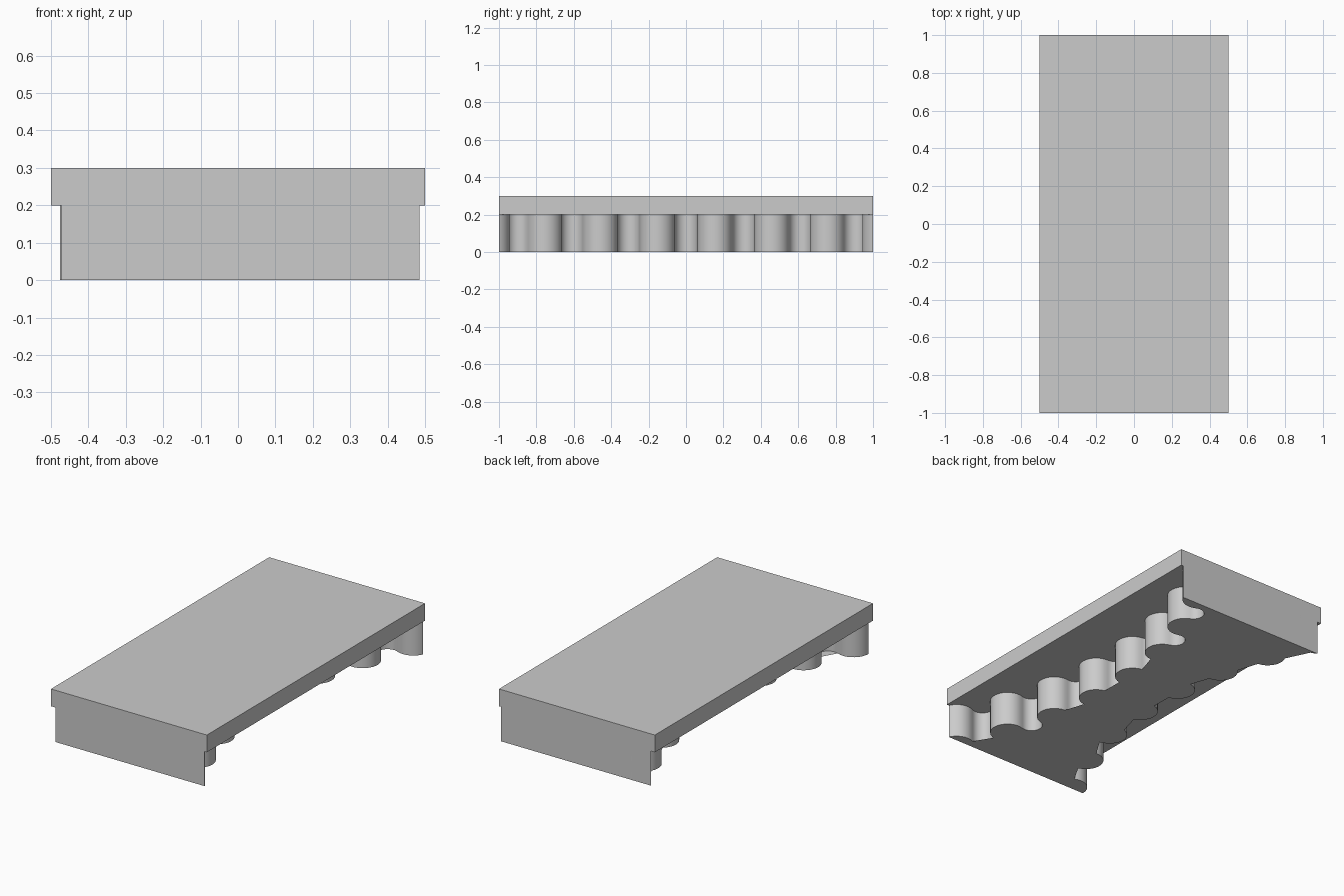
import bpy, bmesh, math
from mathutils import Vector

if "Cube" in bpy.data.objects:
    bpy.data.objects.remove(bpy.data.objects["Cube"])

grey = bpy.data.materials.new("plain_grey")
grey.diffuse_color = (0.6, 0.6, 0.6, 1)
grey.use_nodes = True
grey.node_tree.nodes["Principled BSDF"].inputs["Base Color"].default_value = grey.diffuse_color

R = 2.17            # radius of the hollowed side curve
STEP = 0.0712       # angle between a bump and the next valley
WAIST = 0.365       # inset of the side curve at the middle
R_BUMP = 0.095
R_VALLEY = 2 * R * math.sin(STEP / 2) - R_BUMP


def finish(name, bm):
    bmesh.ops.recalc_face_normals(bm, faces=bm.faces[:])
    me = bpy.data.meshes.new(name)
    bm.to_mesh(me)
    bm.free()
    me.materials.append(grey)
    me.shade_smooth()
    me.set_sharp_from_angle(angle=math.radians(30))
    ob = bpy.data.objects.new(name, me)
    bpy.context.scene.collection.objects.link(ob)
    return ob


def scalloped_side(shift, n=14):
    """Points of a +x side: tangent bump and valley arcs strung along a hollow curve."""
    def centre(k):
        a = k * STEP + shift
        return Vector((0.5 - WAIST + R * (1 - math.cos(a)), R * math.sin(a)))
    pts = []
    for k in range(-8, 9):
        c, bump = centre(k), k % 2 != 0
        r = R_BUMP if bump else R_VALLEY
        p, q = centre(k - 1) - c, centre(k + 1) - c
        a0, a1 = math.atan2(p.y, p.x), math.atan2(q.y, q.x)
        if bump:                        # sweep through the outer side
            a0, a1 = a0 % math.tau - math.tau, a1 % math.tau
        else:                           # sweep through the inner side
            a0, a1 = a0 % math.tau, a1 % math.tau
        for i in range(n):
            a = a0 + (a1 - a0) * i / n
            pts.append((c.x + r * math.cos(a), c.y + r * math.sin(a)))
    return pts


# Top slab
bm = bmesh.new()
bmesh.ops.create_cube(bm, size=1)
for v in bm.verts:
    v.co = Vector((v.co.x, v.co.y * 2, v.co.z * 0.1 + 0.25))
finish("top_slab", bm)

# Scalloped base: flat outline, trimmed at both ends, then raised to the slab
outline = scalloped_side(0) + [(-x, y) for x, y in reversed(scalloped_side(0.0213))]
bm = bmesh.new()
bm.faces.new([bm.verts.new((x, y, 0)) for x, y in outline])
bmesh.ops.triangulate(bm, faces=bm.faces[:])
for s in (-1, 1):
    bmesh.ops.bisect_plane(bm, geom=bm.verts[:] + bm.edges[:] + bm.faces[:],
                           plane_co=(0, s, 0), plane_no=(0, s, 0), clear_outer=True)
raised = bmesh.ops.extrude_face_region(bm, geom=bm.faces[:], use_keep_orig=True)["geom"]
for v in raised:
    if isinstance(v, bmesh.types.BMVert):
        v.co.z = 0.2
bmesh.ops.dissolve_limit(bm, angle_limit=math.radians(0.5),
                         verts=bm.verts[:], edges=bm.edges[:])
finish("scalloped_base", bm)
